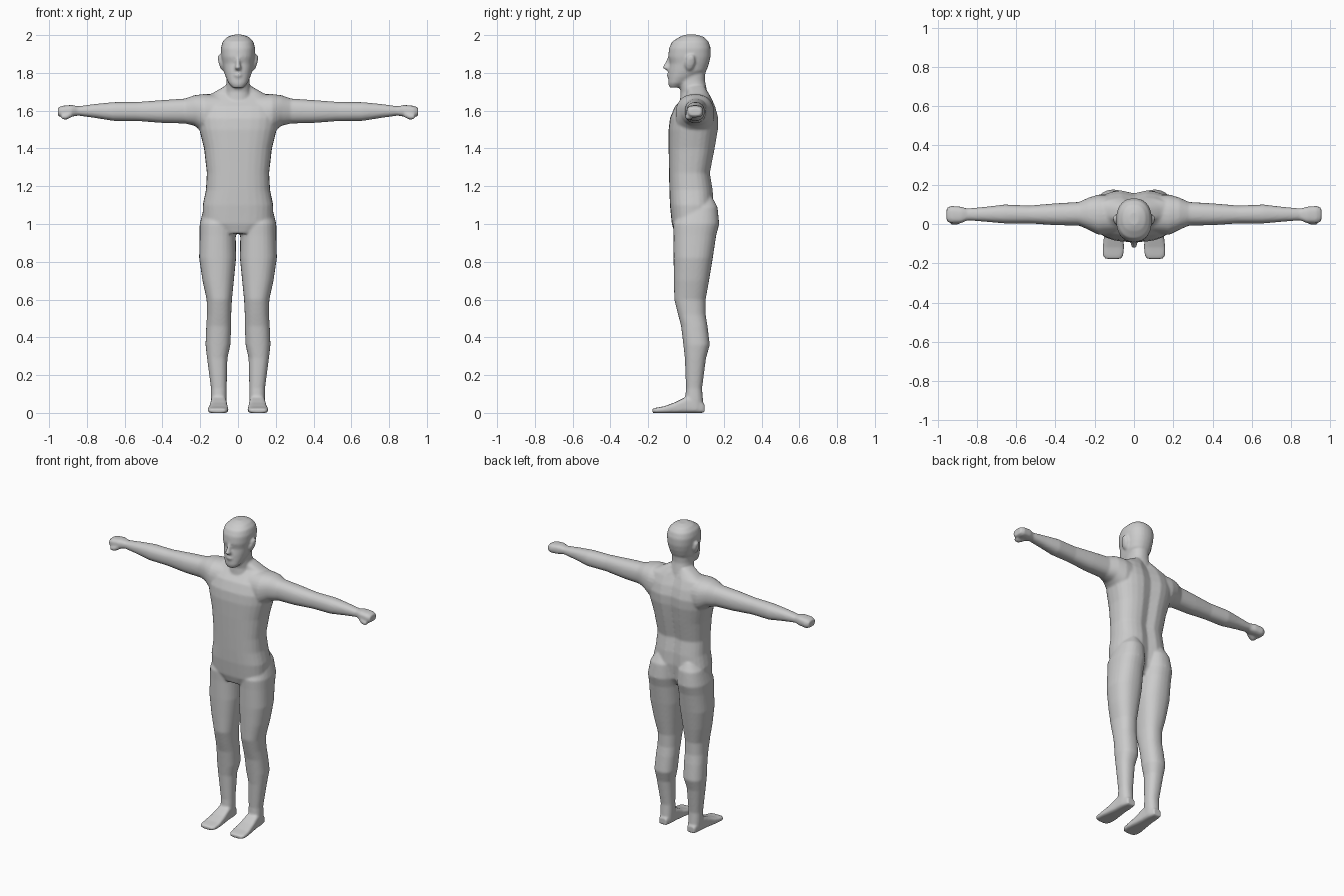
import bpy, bmesh, math
from mathutils import Matrix

bm = bmesh.new()


def loft(axis, sections, n=2.3, sides=28, mirror=False, shape=None):
    """Closed loft; each section is (position, a_min, a_max, b_min, b_max)."""
    for sign in ((1, -1) if mirror else (1,)):
        rings = []
        for p, a0, a1, b0, b1 in sections:
            ring = []
            for i in range(sides):
                t = 2 * math.pi * i / sides
                c, s = math.cos(t), math.sin(t)
                a = (a0 + a1) / 2 + (a1 - a0) / 2 * math.copysign(abs(c) ** (2 / n), c)
                b = (b0 + b1) / 2 + (b1 - b0) / 2 * math.copysign(abs(s) ** (2 / n), s)
                co = [a, b]
                co.insert(axis, p)
                if shape:
                    co = shape(*co)
                ring.append(bm.verts.new((co[0] * sign, co[1], co[2])))
            rings.append(ring)
        faces = [bm.faces.new(rings[0]), bm.faces.new(rings[-1])]
        for r, q in zip(rings, rings[1:]):
            for i in range(sides):
                j = (i + 1) % sides
                faces.append(bm.faces.new((r[i], r[j], q[j], q[i])))
        bmesh.ops.recalc_face_normals(bm, faces=faces)


def spine_groove(x, y, z):
    if y > 0.05:
        y -= 0.018 * math.exp(-(x / 0.03) ** 2)
    return [x, y, z]


# Torso
torso = [(0.95, 0.10, -0.06, 0.11), (1.00, 0.185, -0.075, 0.14), (1.10, 0.187, -0.085, 0.150),
         (1.18, 0.17, -0.088, 0.145), (1.27, 0.165, -0.09, 0.13), (1.40, 0.18, -0.092, 0.155),
         (1.50, 0.205, -0.092, 0.172), (1.56, 0.215, -0.085, 0.174), (1.62, 0.215, -0.06, 0.158),
         (1.67, 0.195, -0.015, 0.135), (1.69, 0.14, 0.0, 0.125), (1.73, 0.07, 0.0, 0.105)]
loft(2, [(z, -w, w, f, b) for z, w, f, b in torso], n=2.6, shape=spine_groove)

# Legs, including the buttocks
loft(2, [(1.14, 0.06, 0.14, 0.02, 0.14), (1.09, 0.02, 0.18, -0.03, 0.167),
         (1.00, 0.008, 0.203, -0.068, 0.176), (0.94, 0.012, 0.203, -0.066, 0.160),
         (0.82, 0.010, 0.206, -0.066, 0.142), (0.70, 0.022, 0.188, -0.064, 0.122),
         (0.60, 0.032, 0.166, -0.062, 0.104), (0.52, 0.036, 0.164, -0.042, 0.104),
         (0.46, 0.036, 0.168, -0.026, 0.114), (0.36, 0.040, 0.172, -0.014, 0.126),
         (0.29, 0.056, 0.164, -0.006, 0.106), (0.13, 0.060, 0.143, 0.0, 0.085),
         (0.07, 0.060, 0.143, -0.005, 0.090), (0.02, 0.062, 0.140, 0.0, 0.094)], mirror=True)

# Feet
loft(1, [(0.098, 0.075, 0.130, 0.0, 0.045), (0.05, 0.062, 0.142, 0.0, 0.085),
         (0.0, 0.060, 0.145, 0.0, 0.085), (-0.06, 0.055, 0.152, -0.001, 0.055),
         (-0.12, 0.050, 0.160, -0.001, 0.034), (-0.16, 0.055, 0.160, -0.001, 0.027),
         (-0.178, 0.066, 0.145, 0.0, 0.022)], n=4, mirror=True)

# Arms
loft(0, [(0.08, -0.05, 0.15, 1.45, 1.685), (0.18, -0.055, 0.150, 1.48, 1.688),
         (0.23, -0.03, 0.135, 1.52, 1.682), (0.28, -0.008, 0.112, 1.532, 1.664),
         (0.40, -0.006, 0.105, 1.535, 1.656), (0.53, 0.003, 0.094, 1.545, 1.646),
         (0.66, 0.003, 0.099, 1.546, 1.645), (0.76, 0.012, 0.087, 1.562, 1.635),
         (0.84, 0.018, 0.080, 1.573, 1.624), (0.87, 0.018, 0.080, 1.575, 1.622)], mirror=True)

# Fists and thumbs
loft(0, [(0.84, 0.022, 0.075, 1.575, 1.622), (0.88, 0.005, 0.088, 1.568, 1.630),
         (0.93, 0.003, 0.092, 1.564, 1.626), (0.954, 0.014, 0.082, 1.572, 1.616)],
     n=2.8, mirror=True)
loft(0, [(0.88, 0.004, 0.035, 1.565, 1.60), (0.91, -0.006, 0.035, 1.552, 1.585),
         (0.935, -0.003, 0.03, 1.556, 1.58)], mirror=True)

# Neck
loft(2, [(1.62, -0.085, 0.085, -0.035, 0.12), (1.70, -0.068, 0.068, -0.028, 0.112),
         (1.76, -0.060, 0.060, -0.042, 0.100), (1.84, -0.060, 0.060, -0.04, 0.105)])

# Skull and jaw
head = [(1.722, 0.030, -0.088, -0.035), (1.745, 0.050, -0.094, 0.0), (1.78, 0.066, -0.093, 0.06),
        (1.81, 0.076, -0.092, 0.108), (1.85, 0.083, -0.086, 0.122), (1.885, 0.089, -0.094, 0.130),
        (1.93, 0.091, -0.090, 0.131), (1.965, 0.082, -0.074, 0.120), (1.99, 0.058, -0.035, 0.095),
        (2.002, 0.025, -0.005, 0.06)]
loft(2, [(z, -w, w, f, b) for z, w, f, b in head])

# Nose and lips
loft(2, [(1.815, -0.015, 0.015, -0.108, -0.06), (1.828, -0.017, 0.017, -0.126, -0.06),
         (1.85, -0.011, 0.011, -0.112, -0.06), (1.89, -0.008, 0.008, -0.094, -0.06)])
loft(2, [(1.775, -0.018, 0.018, -0.097, -0.06), (1.788, -0.024, 0.024, -0.103, -0.06),
         (1.802, -0.018, 0.018, -0.097, -0.06)])

# Ears
for side in (1, -1):
    bmesh.ops.create_uvsphere(
        bm, u_segments=16, v_segments=10, radius=1,
        matrix=Matrix.Translation((side * 0.091, 0.022, 1.855))
        @ Matrix.Rotation(side * math.radians(14), 4, 'Y')
        @ Matrix.Rotation(math.radians(-12), 4, 'X')
        @ Matrix.Diagonal((0.012, 0.026, 0.044, 1)))

mesh = bpy.data.meshes.new("human_body")
bm.to_mesh(mesh)
bm.free()
body = bpy.data.objects.new("human_body", mesh)
bpy.context.collection.objects.link(body)

# Fuse the parts into one soft skin
skin = body.modifiers.new("fuse", 'REMESH')
skin.mode = 'VOXEL'
skin.voxel_size = 0.007
skin.use_smooth_shade = True
soft = body.modifiers.new("soften", 'SMOOTH')
soft.factor = 0.5
soft.iterations = 5
